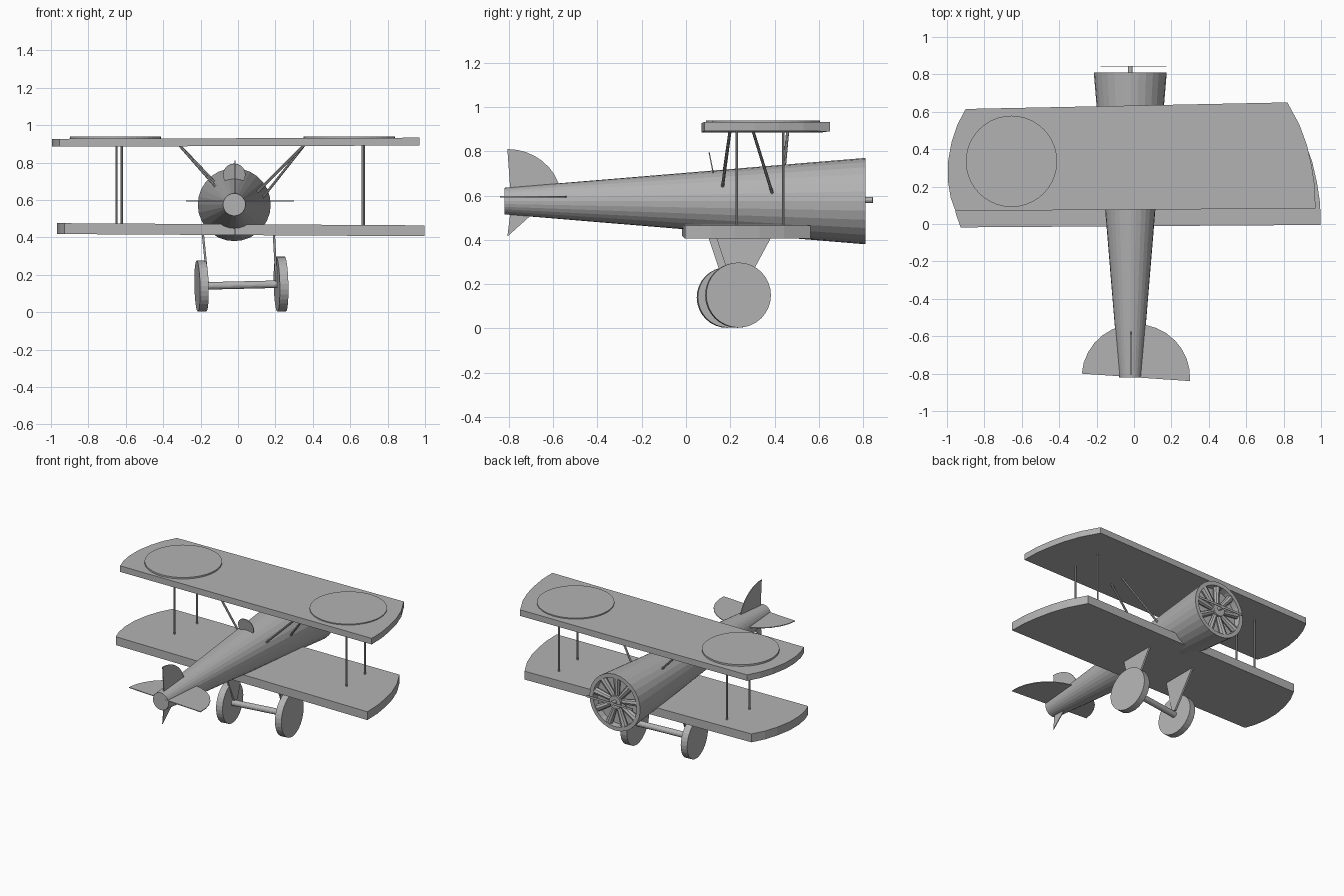
import bpy, bmesh, math
from mathutils import Vector, Matrix

cube = bpy.data.objects.get("Cube")
if cube:
    bpy.data.objects.remove(cube, do_unlink=True)

grey = bpy.data.materials.new("plain grey")
grey.use_nodes = True
tone = (0.45, 0.45, 0.45, 1)
grey.diffuse_color = tone
grey.node_tree.nodes["Principled BSDF"].inputs["Base Color"].default_value = tone


def finish(name, bm):
    bmesh.ops.recalc_face_normals(bm, faces=bm.faces)
    mesh = bpy.data.meshes.new(name)
    bm.to_mesh(mesh)
    bm.free()
    mesh.materials.append(grey)
    obj = bpy.data.objects.new(name, mesh)
    bpy.context.collection.objects.link(obj)
    return obj


def plate(name, outline, offset, thickness):
    """Closed outline of 3D points, extruded by thickness along offset."""
    bm = bmesh.new()
    face = bm.faces.new([bm.verts.new(p) for p in outline])
    top = bmesh.ops.extrude_face_region(bm, geom=[face])["geom"]
    verts = [v for v in top if isinstance(v, bmesh.types.BMVert)]
    bmesh.ops.translate(bm, verts=verts, vec=Vector(offset) * thickness)
    return finish(name, bm)


def rod(name, a, b, r1, r2=None, sides=8):
    """Cylinder or cone between two points."""
    a, b = Vector(a), Vector(b)
    d = b - a
    bm = bmesh.new()
    place = Matrix.Translation((a + b) / 2) @ d.to_track_quat("Z", "Y").to_matrix().to_4x4()
    bmesh.ops.create_cone(bm, cap_ends=True, segments=sides, radius1=r1,
                          radius2=r1 if r2 is None else r2, depth=d.length, matrix=place)
    return finish(name, bm)


def lathe(name, profile, centre, sides):
    """Spin (radius, y) points around the y axis."""
    bm = bmesh.new()
    verts = [bm.verts.new((r, y, 0)) for r, y in profile]
    edges = [bm.edges.new(pair) for pair in zip(verts, verts[1:])]
    bmesh.ops.spin(bm, geom=verts + edges, cent=(0, 0, 0), axis=(0, 1, 0),
                   angle=math.tau, steps=sides)
    bmesh.ops.remove_doubles(bm, verts=bm.verts, dist=0.0005)
    bmesh.ops.translate(bm, verts=bm.verts, vec=centre)
    return finish(name, bm)


CX, CZ = -0.02, 0.575

# Fuselage: tapered tube with an open cowl
lathe("fuselage", [(0, -0.82), (0.06, -0.82), (0.195, 0.81), (0.168, 0.81),
                   (0.166, 0.765), (0, 0.765)], (CX, 0, CZ), 28)

# Radial engine, shaft and propeller
for i in range(9):
    a = math.tau * i / 9
    u = Vector((math.sin(a), 0, math.cos(a)))
    c = Vector((CX, 0.785, CZ))
    rod(f"engine_cylinder_{i + 1}", c + u * 0.03, c + u * 0.168, 0.016, 0.024)
rod("engine_hub", (CX, 0.76, CZ), (CX, 0.81, CZ), 0.045, sides=16)
rod("propeller_shaft", (CX, 0.79, CZ + 0.005), (CX, 0.845, CZ + 0.005), 0.013, sides=12)
plate("propeller", [(-0.18, 0.841, 0.573), (0.175, 0.841, 0.573),
                    (0.175, 0.841, 0.588), (-0.18, 0.841, 0.588)], (0, 1, 0), 0.004)

# Wings: straight edges with bowed tips
tips = [(-0.9, 0.615), (-0.945, 0.53), (-0.975, 0.44), (-0.995, 0.33), (-0.995, 0.23),
        (-0.98, 0.14), (-0.955, 0.07), (0.97, 0.083), (0.967, 0.2), (0.95, 0.31),
        (0.925, 0.42), (0.885, 0.53), (0.82, 0.65)]


def wing(name, shift_x, shift_y, z, roll, thickness):
    outline = [(x + shift_x, y + shift_y, z + x * roll) for x, y in tips]
    plate(name, outline, (0, 0, 1), thickness)


wing("upper_wing", 0, 0, 0.888, 0.003, 0.042)
wing("lower_wing", 0.028, -0.088, 0.412, -0.006, 0.058)

# Raised discs on the upper wing
for side, x, y in (("right", -0.655, 0.335), ("left", 0.595, 0.362)):
    rod(f"{side}_wing_disc", (x, y, 0.92), (x, y, 0.939), 0.244, sides=40)

# Outer wing struts
for i, (x, y) in enumerate([(-0.65, 0.23), (-0.622, 0.44), (0.673, 0.23), (0.667, 0.44)]):
    rod(f"wing_strut_{i + 1}", (x, y, 0.46), (x, y, 0.9), 0.006)

# Slanted struts between fuselage and upper wing
slants = [((-0.32, 0.20, 0.9), (-0.11, 0.165, 0.66)), ((-0.32, 0.46, 0.9), (-0.11, 0.44, 0.68)),
          ((0.36, 0.20, 0.9), (0.1, 0.165, 0.64)), ((0.36, 0.30, 0.9), (0.13, 0.39, 0.61))]
for i, (a, b) in enumerate(slants):
    rod(f"cabin_strut_{i + 1}", a, b, 0.007)

# Windscreen: thin tilted disc
rod("windscreen", (CX, 0.114, 0.735), (CX, 0.119, 0.736), 0.06, sides=20)

# Tailplane: half disc, slightly yawed
arc = [math.radians(t) for t in range(-4, 177, 12)]
plate("tailplane", [(0.01 + 0.29 * math.cos(t), -0.82 + 0.285 * math.sin(t), 0.592)
                    for t in arc], (0, 0, 1), 0.005)

# Fin: quarter disc above, small triangle below
swoop = [math.radians(t) for t in range(0, 91, 10)]
fin = [(-0.018, -0.807 + 0.245 * math.cos(t), 0.58 + 0.23 * math.sin(t)) for t in swoop]
fin += [(-0.018, -0.795, 0.64), (-0.018, -0.795, 0.51), (-0.018, -0.807, 0.415),
        (-0.018, -0.69, 0.52)]
plate("tail_fin", fin, (1, 0, 0), 0.005)

# Wheels and axle share one slightly yawed line
right_hub, left_hub = Vector((-0.195, 0.187, 0.14)), Vector((0.23, 0.235, 0.15))
axis = (left_hub - right_hub).normalized()
rod("axle", right_hub, left_hub, 0.02, sides=16)
for side, hub, r in (("right", right_hub, 0.137), ("left", left_hub, 0.147)):
    rod(f"{side}_wheel", hub - axis * 0.023, hub + axis * 0.023, r, sides=32)

# Tapered landing gear legs
for side, x, foot, y in (("right", -0.195, -0.168, 0.095), ("left", 0.185, 0.2, 0.13)):
    plate(f"{side}_gear_leg", [(x, y, 0.43), (x, y + 0.265, 0.43),
                               (foot, y + 0.12, 0.16), (foot, y + 0.09, 0.16)], (1, 0, 0), 0.012)
